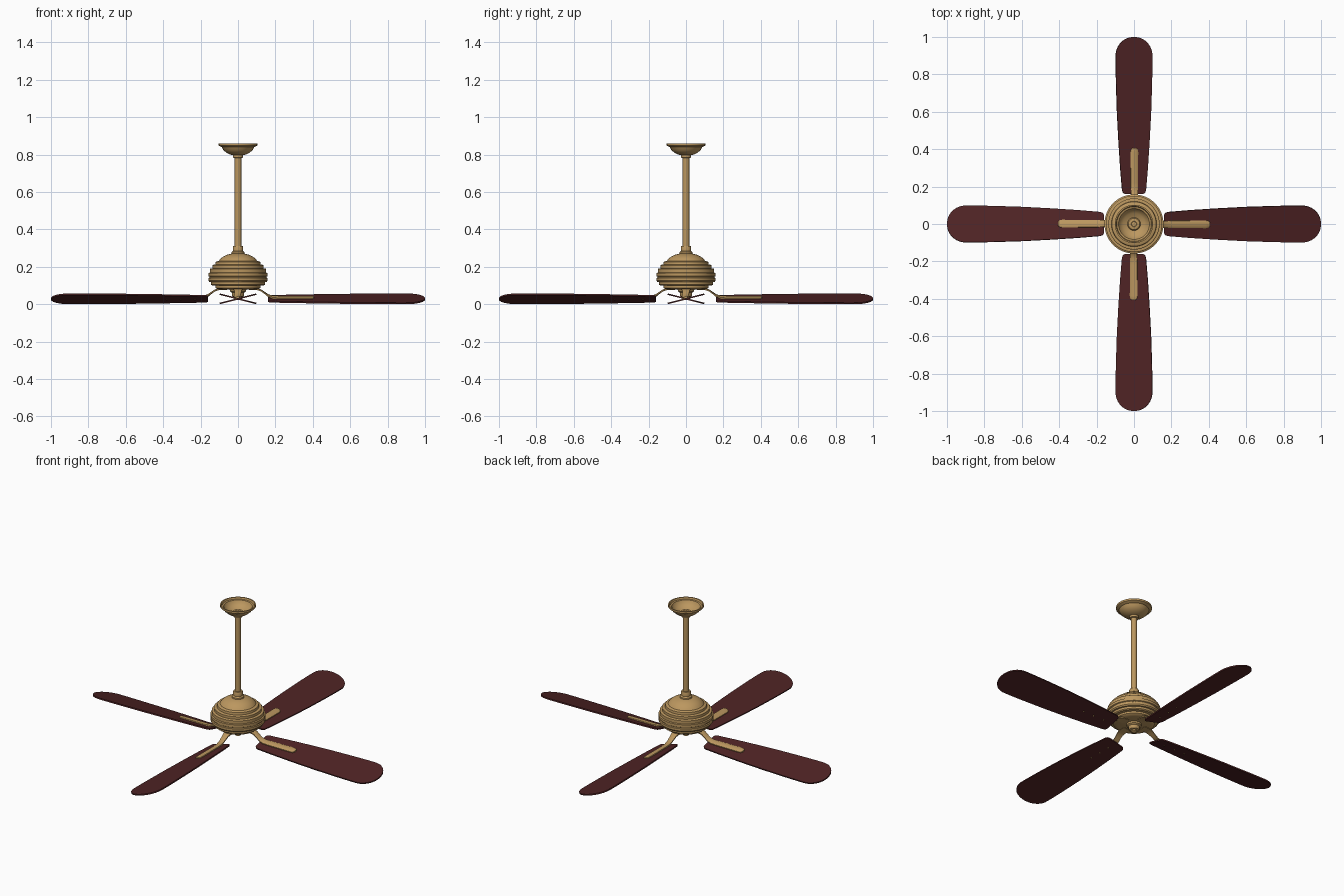
import bpy, bmesh, math
from mathutils import Matrix

PITCH = math.radians(14.3)   # blade tilt
BZ = 0.029                   # height of the blade axis


def material(name, rgb):
    m = bpy.data.materials.new(name)
    m.diffuse_color = (*rgb, 1)
    return m


BRASS = material("antique_brass", (0.50, 0.31, 0.115))
WOOD = material("dark_mahogany", (0.078, 0.017, 0.018))


def finish(bm, name, mat, turn=0.0, angle=30):
    bmesh.ops.recalc_face_normals(bm, faces=bm.faces)
    bm.transform(Matrix.Rotation(turn, 4, 'Z'))
    me = bpy.data.meshes.new(name)
    bm.to_mesh(me)
    bm.free()
    me.materials.append(mat)
    ob = bpy.data.objects.new(name, me)
    bpy.context.collection.objects.link(ob)
    bpy.ops.object.select_all(action='DESELECT')
    ob.select_set(True)
    bpy.context.view_layer.objects.active = ob
    bpy.ops.object.shade_smooth_by_angle(angle=math.radians(angle))
    return ob


def lathe(name, profile, steps=48):
    bm = bmesh.new()
    vs = [bm.verts.new((r, 0, z)) for r, z in profile]
    es = [bm.edges.new(p) for p in zip(vs, vs[1:])]
    bmesh.ops.spin(bm, geom=vs + es, cent=(0, 0, 0), axis=(0, 0, 1),
                   angle=2 * math.pi, steps=steps)
    bmesh.ops.remove_doubles(bm, verts=bm.verts, dist=1e-5)
    finish(bm, name, BRASS)


# Ceiling canopy: open bowl with a stepped rim and a collar
lathe("canopy", [(0.017, 0.782), (0.027, 0.784), (0.027, 0.797), (0.042, 0.80),
                 (0.062, 0.81), (0.078, 0.824), (0.086, 0.84), (0.092, 0.842),
                 (0.103, 0.848), (0.103, 0.86), (0.096, 0.86), (0.092, 0.85),
                 (0.083, 0.848), (0.076, 0.832), (0.058, 0.817), (0.035, 0.808),
                 (0.03, 0.815), (0.015, 0.817), (0.013, 0.81), (0, 0.81)])

# Down rod
lathe("down_rod", [(0, 0.26), (0.0175, 0.26), (0.0175, 0.808), (0, 0.808)], 24)

# Rod coupling on the motor
lathe("rod_coupling", [(0.0175, 0.312), (0.025, 0.311), (0.028, 0.305),
                       (0.028, 0.285), (0.035, 0.278), (0.036, 0.262)], 32)

# Motor housing: stepped rings under a dome
lathe("motor_housing", [(0, 0.078), (0.095, 0.078), (0.112, 0.082), (0.120, 0.087),
                        (0.120, 0.099), (0.138, 0.100), (0.144, 0.105), (0.144, 0.118),
                        (0.153, 0.119), (0.158, 0.126), (0.158, 0.140), (0.153, 0.143),
                        (0.153, 0.147), (0.158, 0.150), (0.158, 0.166), (0.151, 0.169),
                        (0.151, 0.188), (0.147, 0.191), (0.137, 0.192), (0.137, 0.208),
                        (0.133, 0.211), (0.121, 0.212), (0.119, 0.226), (0.113, 0.229),
                        (0.103, 0.231), (0.094, 0.243), (0.080, 0.254), (0.060, 0.264),
                        (0.036, 0.270), (0, 0.272)])

# Switch cap below the motor
lathe("bottom_cap", [(0, 0.026), (0.012, 0.027), (0.018, 0.031), (0.018, 0.038),
                     (0.029, 0.041), (0.033, 0.048), (0.033, 0.062), (0.042, 0.068),
                     (0.045, 0.080), (0, 0.080)], 32)


def blade(i, turn):
    half = [(0.160, 0.045), (0.163, 0.056), (0.170, 0.062), (0.182, 0.066),
            (0.30, 0.076), (0.45, 0.086), (0.60, 0.094), (0.75, 0.099), (0.85, 0.101)]
    # rounded tip
    for k in range(0, 13):
        a = math.pi / 2 * (1 - k / 12)
        half.append((0.897 + 0.103 * math.cos(a) ** 0.95, 0.101 * math.sin(a)))
    outline = half[:-1] + [(1.0, 0)] + [(x, -y) for x, y in reversed(half[:-1])]
    bm = bmesh.new()
    f = bm.faces.new([bm.verts.new((x, y, -0.004)) for x, y in outline])
    ext = bmesh.ops.extrude_face_region(bm, geom=[f])
    top = [v for v in ext["geom"] if isinstance(v, bmesh.types.BMVert)]
    bmesh.ops.translate(bm, verts=top, vec=(0, 0, 0.008))
    bm.transform(Matrix.Translation((0, 0, BZ)) @ Matrix.Rotation(PITCH, 4, 'X'))
    finish(bm, f"blade_{i}", WOOD, turn)


def arm(i, turn):
    # x, height above blade axis, half width, share of the blade tilt
    path = [(0.06, 0.052, 0.026, 0), (0.105, 0.051, 0.024, 0), (0.125, 0.044, 0.020, 0.1),
            (0.145, 0.030, 0.018, 0.4), (0.163, 0.017, 0.018, 0.8), (0.185, 0.010, 0.019, 1),
            (0.22, 0.008, 0.020, 1), (0.385, 0.008, 0.021, 1), (0.398, 0.008, 0.018, 1),
            (0.406, 0.008, 0.010, 1)]
    sect = [(-1, -0.005), (1, -0.005), (1, 0.002), (0.7, 0.005), (-0.7, 0.005), (-1, 0.002)]
    bm = bmesh.new()
    rings = []
    for x, h, w, t in path:
        c, s = math.cos(PITCH * t), math.sin(PITCH * t)
        rings.append([bm.verts.new((x, u * w * c - (h + d) * s * t,
                                    BZ + u * w * s + (h + d) * c)) for u, d in sect])
    for a, b in zip(rings, rings[1:]):
        for k in range(6):
            j = (k + 1) % 6
            bm.faces.new((a[k], a[j], b[j], b[k]))
    bm.faces.new(rings[0])
    bm.faces.new(rings[-1])
    finish(bm, f"blade_arm_{i}", BRASS, turn, 35)


def screws(i, turn):
    # small screw heads under the blade
    bm = bmesh.new()
    for x in (0.23, 0.305, 0.38):
        bmesh.ops.create_cone(bm, cap_ends=True, segments=10, radius1=0.0035,
                              radius2=0.005, depth=0.003,
                              matrix=Matrix.Translation((x, 0, -0.005)))
    bm.transform(Matrix.Translation((0, 0, BZ)) @ Matrix.Rotation(PITCH, 4, 'X'))
    finish(bm, f"blade_screws_{i}", BRASS, turn)


# Four blades with their arms and screws
for n in range(4):
    t = n * math.pi / 2
    blade(n + 1, t)
    arm(n + 1, t)
    screws(n + 1, t)
